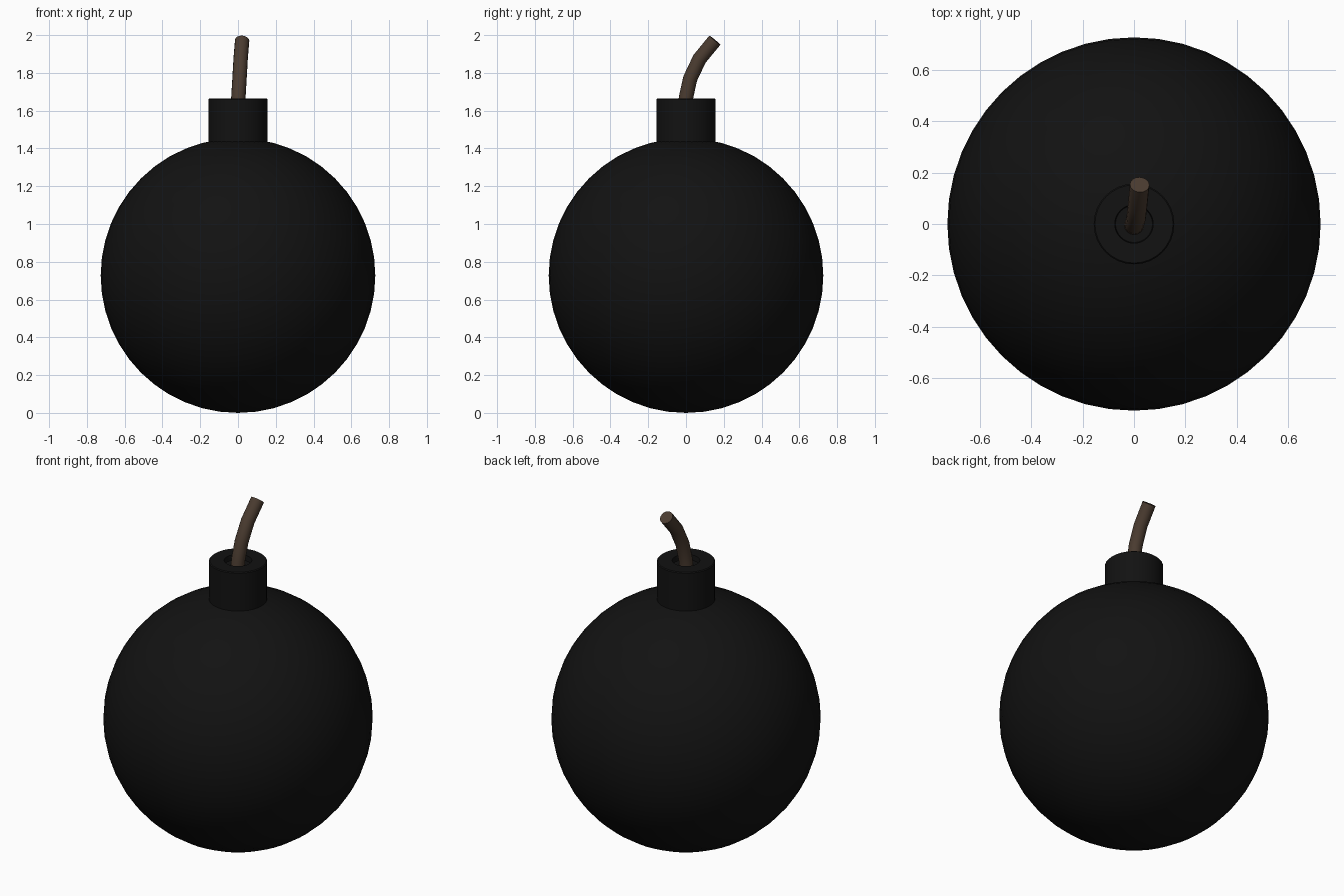
import bpy, math
from mathutils import Vector

if "Cube" in bpy.data.objects:
    bpy.data.objects.remove(bpy.data.objects["Cube"])


def material(name, color):
    m = bpy.data.materials.new(name)
    m.diffuse_color = (*color, 1)
    m.use_nodes = True
    m.node_tree.nodes["Principled BSDF"].inputs["Base Color"].default_value = m.diffuse_color
    return m


def finish(ob, mat, angle):
    ob.data.materials.append(mat)
    bpy.ops.object.select_all(action='DESELECT')
    ob.select_set(True)
    bpy.context.view_layer.objects.active = ob
    bpy.ops.object.shade_smooth_by_angle(angle=math.radians(angle))


def loft(name, rings, mat, angle=35):
    # Skin a list of equal-sized vertex rings and cap both ends
    n = len(rings[0])
    verts = [v for r in rings for v in r]
    faces = [(i * n + j, i * n + (j + 1) % n, (i + 1) * n + (j + 1) % n, (i + 1) * n + j)
             for i in range(len(rings) - 1) for j in range(n)]
    faces.append(tuple(reversed(range(n))))
    faces.append(tuple(range(len(verts) - n, len(verts))))
    me = bpy.data.meshes.new(name)
    me.from_pydata(verts, [], faces)
    ob = bpy.data.objects.new(name, me)
    bpy.context.collection.objects.link(ob)
    finish(ob, mat, angle)


def circle(center, u, v, r, n):
    return [center + r * (math.cos(a) * u + math.sin(a) * v)
            for a in (2 * math.pi * k / n for k in range(n))]


black = material("black_iron", (0.006, 0.006, 0.006))
brown = material("brown_cord", (0.07, 0.045, 0.03))
X, Y = Vector((1, 0, 0)), Vector((0, 1, 0))

# Round body
bpy.ops.mesh.primitive_uv_sphere_add(segments=48, ring_count=24, radius=0.727,
                                     location=(0, 0, 0.727))
body = bpy.context.object
body.name = "body"
finish(body, black, 35)

# Neck with softened rim and shallow fuse socket
profile = [(0.157, 1.38), (0.157, 1.66), (0.152, 1.665), (0.075, 1.665), (0.072, 1.635)]
loft("neck", [circle(Vector((0, 0, z)), X, Y, r, 32) for r, z in profile], black)

# Bent fuse cord swept along a short path
path = [Vector(p) for p in [(0, -0.005, 1.62), (0.002, 0, 1.67), (0.008, 0.022, 1.77),
                            (0.014, 0.072, 1.875), (0.022, 0.153, 1.973)]]
rings = []
for i, p in enumerate(path):
    t = (path[min(i + 1, len(path) - 1)] - path[max(i - 1, 0)]).normalized()
    v = t.cross(X).normalized()
    rings.append(circle(p, v.cross(t), v, 0.038, 16))
loft("fuse", rings, brown, 40)
